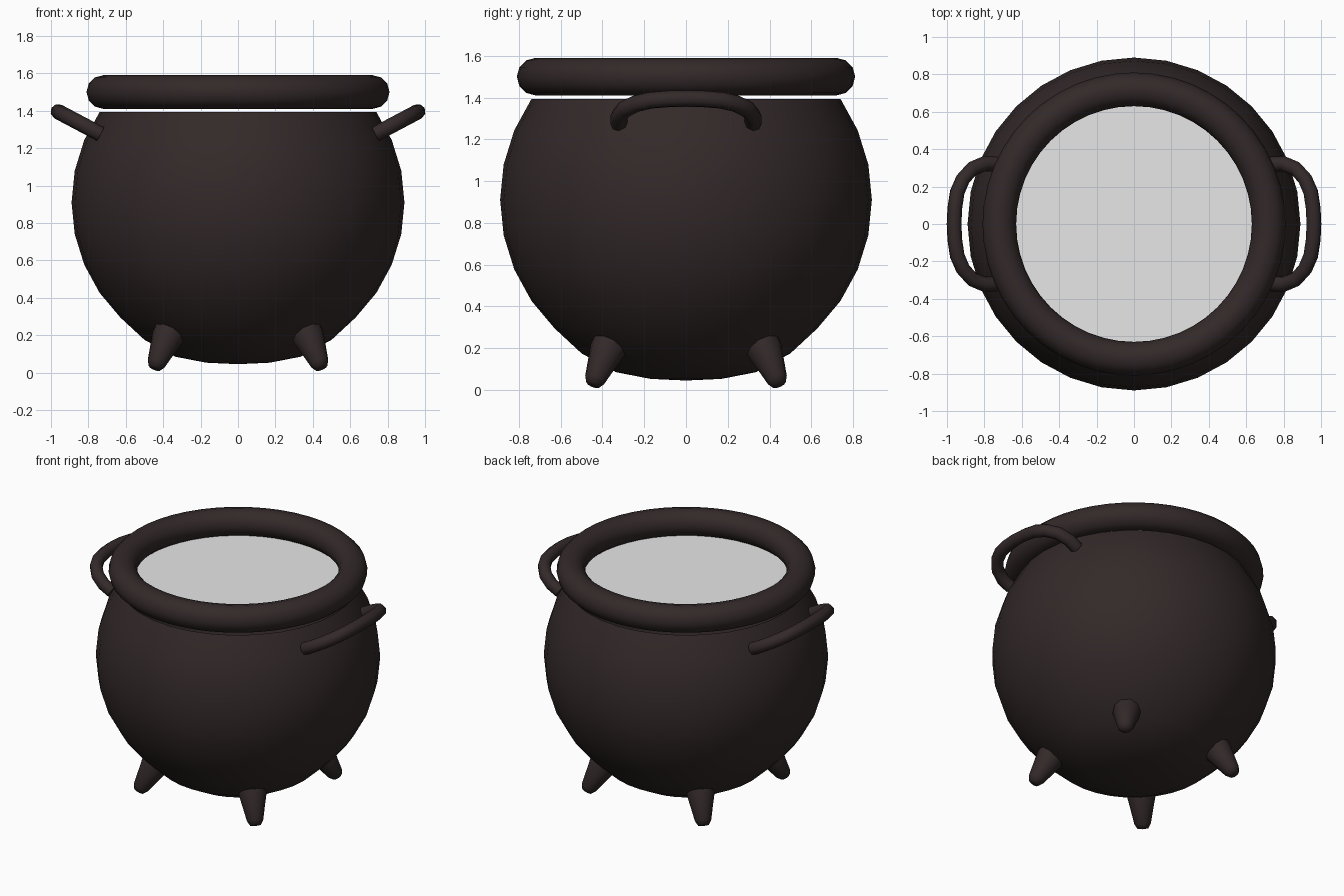
import bpy, bmesh, math
from mathutils import Vector

if "Cube" in bpy.data.objects:
    bpy.data.objects.remove(bpy.data.objects["Cube"])


def material(name, rgb):
    m = bpy.data.materials.new(name)
    m.diffuse_color = (*rgb, 1)
    m.use_nodes = True
    m.node_tree.nodes["Principled BSDF"].inputs["Base Color"].default_value = m.diffuse_color
    return m


iron = material("dark iron", (0.033, 0.022, 0.022))
grey = material("pale grey", (0.8, 0.8, 0.8))


def finish(ob, mat, angle=60):
    ob.data.materials.clear()
    ob.data.materials.append(mat)
    bpy.ops.object.select_all(action='DESELECT')
    ob.select_set(True)
    bpy.context.view_layer.objects.active = ob
    bpy.ops.object.shade_smooth_by_angle(angle=math.radians(angle))
    return ob


def lathe(name, profile, sides, mat):
    """Revolve (radius, z) points around z."""
    bm = bmesh.new()
    vs = [bm.verts.new((r, 0, z)) for r, z in profile]
    es = [bm.edges.new(p) for p in zip(vs, vs[1:])]
    bmesh.ops.spin(bm, geom=vs + es, cent=(0, 0, 0), axis=(0, 0, 1),
                   angle=2 * math.pi, steps=sides)
    bmesh.ops.remove_doubles(bm, verts=bm.verts, dist=1e-4)
    bmesh.ops.recalc_face_normals(bm, faces=bm.faces)
    me = bpy.data.meshes.new(name)
    bm.to_mesh(me)
    bm.free()
    ob = bpy.data.objects.new(name, me)
    bpy.context.collection.objects.link(ob)
    return finish(ob, mat)


# Round pot body with a slightly flattened bottom
profile = [(0, 0.045), (0.17, 0.053), (0.335, 0.085), (0.5, 0.175)]
for i in range(-4, 4):
    a = math.radians(11.25 * i)
    profile.append((0.89 * math.cos(a), 0.91 + 0.87 * math.sin(a)))
lathe("pot_body", profile, 32, iron)

# Thick rolled rim
bpy.ops.mesh.primitive_torus_add(location=(0, 0, 1.5), major_radius=0.72,
                                 minor_radius=0.09, major_segments=48,
                                 minor_segments=12)
rim = bpy.context.object
rim.name = "rim"
finish(rim, iron)

# Flat surface of the contents, just under the rim
bpy.ops.mesh.primitive_circle_add(vertices=32, radius=0.725, fill_type='NGON',
                                  location=(0, 0, 1.415))
contents = bpy.context.object
contents.name = "contents_surface"
finish(contents, grey)

# Four splayed tapered feet
foot = [(0, 0), (0.034, 0.004), (0.052, 0.035), (0.07, 0.12), (0.088, 0.2),
        (0.088, 0.25), (0, 0.27)]
for sx, ny in ((-1, "front"), (1, "front"), (-1, "back"), (1, "back")):
    sy = -1 if ny == "front" else 1
    leg = lathe(f"{ny}_{'left' if sx < 0 else 'right'}_foot", foot, 10, iron)
    axis = Vector((-0.42 * sx, -0.42 * sy, 1))
    leg.rotation_euler = axis.to_track_quat('Z', 'Y').to_euler()
    leg.location = (0.447 * sx, 0.447 * sy, 0.022)

# Two upward-tilted loop handles
half = [(0.735, 0.32), (0.80, 0.322), (0.865, 0.295), (0.915, 0.24),
        (0.945, 0.17), (0.958, 0.085)]
plan = half + [(0.962, 0)] + [(x, -y) for x, y in reversed(half)]
for side, name in ((-1, "left_handle"), (1, "right_handle")):
    cu = bpy.data.curves.new(name, 'CURVE')
    cu.dimensions = '3D'
    cu.bevel_depth = 0.041
    cu.bevel_resolution = 2
    cu.use_fill_caps = True
    sp = cu.splines.new('POLY')
    sp.points.add(len(plan) - 1)
    for p, (x, y) in zip(sp.points, plan):
        p.co = (side * x, y, 1.275 + (x - 0.735) * 0.53, 1)
    ob = bpy.data.objects.new(name, cu)
    bpy.context.collection.objects.link(ob)
    bpy.ops.object.select_all(action='DESELECT')
    ob.select_set(True)
    bpy.context.view_layer.objects.active = ob
    bpy.ops.object.convert(target='MESH')
    finish(bpy.context.object, iron)
